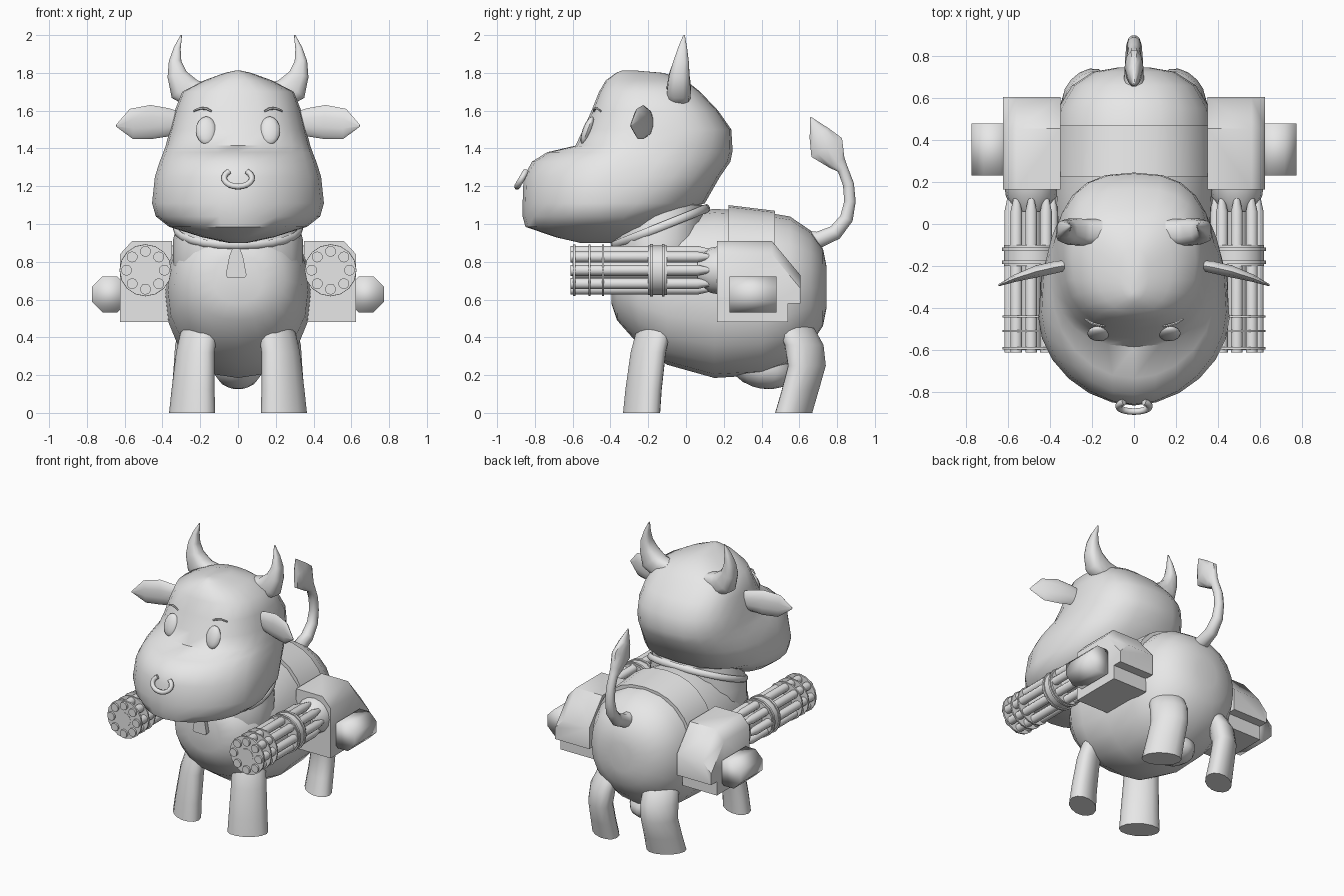
import bpy, bmesh, math
from mathutils import Vector

if "Cube" in bpy.data.objects:
    bpy.data.objects.remove(bpy.data.objects["Cube"])

grey = bpy.data.materials.new("light grey")
grey.diffuse_color = (0.8, 0.8, 0.8, 1)
grey.use_nodes = True
grey.node_tree.nodes["Principled BSDF"].inputs["Base Color"].default_value = grey.diffuse_color


def loft(name, rings, closed=False, angle=50):
    """Skin a list of equal-length point rings into one object."""
    bm = bmesh.new()
    vs = [[bm.verts.new(p) for p in r] for r in rings]
    n = len(vs[0])
    pairs = list(zip(vs, vs[1:])) + ([(vs[-1], vs[0])] if closed else [])
    for a, b in pairs:
        for i in range(n):
            j = (i + 1) % n
            bm.faces.new((a[i], a[j], b[j], b[i]))
    if not closed:
        bm.faces.new(vs[0])
        bm.faces.new(vs[-1])
    bmesh.ops.recalc_face_normals(bm, faces=bm.faces)
    me = bpy.data.meshes.new(name)
    bm.to_mesh(me)
    bm.free()
    me.materials.append(grey)
    ob = bpy.data.objects.new(name, me)
    bpy.context.collection.objects.link(ob)
    bpy.ops.object.select_all(action='DESELECT')
    ob.select_set(True)
    bpy.context.view_layer.objects.active = ob
    bpy.ops.object.shade_smooth_by_angle(angle=math.radians(angle))
    return ob


def unit(a, e=2.0):
    """Point on a superellipse of exponent e."""
    c, s = math.cos(a), math.sin(a)
    return (math.copysign(abs(c) ** (2 / e), c), math.copysign(abs(s) ** (2 / e), s))


def circle(n, e=2.0, phase=0.0):
    return [unit(math.tau * (i + phase) / n, e) for i in range(n)]


def tube(name, path, side, n=10, s=1, phase=0.0, closed=False, e=2.0, angle=50):
    """Tube through (x, y, z, radius along side, other radius); s mirrors x."""
    pts = [Vector(p[:3]) for p in path]
    m = len(pts)
    rings = []
    for i, p in enumerate(path):
        a = pts[(i - 1) % m] if closed else pts[max(i - 1, 0)]
        b = pts[(i + 1) % m] if closed else pts[min(i + 1, m - 1)]
        t = (b - a).normalized()
        u = Vector(side)
        u = (u - t * u.dot(t)).normalized()
        v = t.cross(u)
        q = [pts[i] + u * p[3] * c + v * p[-1] * d for c, d in circle(n, e, phase)]
        rings.append([(s * w.x, w.y, w.z) for w in q])
    return loft(name, rings, closed, angle)


def rod(name, x, z, r, y0, y1, s, n=12, phase=0.0, angle=50):
    return tube(name, [(x, y0, z, r), (x, y1, z, r)], (0, 0, 1), n, s, phase, angle=angle)


def leg(name, slices, s, skew):
    """Stack of level oval slices (z, x, y, x radius, y radius), skewed diagonally."""
    k = math.sqrt(1 - skew * skew)
    return loft(name, [[(s * (x + rx * c), y + ry * (k * d + skew * c), z) for c, d in circle(14)]
                       for z, x, y, rx, ry in slices])


def blob(name, c, r, tilt=0.0, n=12):
    """Ellipsoid tilted about the x axis."""
    rings = []
    for k in range(9):
        a = math.pi * (0.04 + 0.92 * k / 8) - math.pi / 2
        ring = []
        for p, q in circle(n):
            y, z = r[1] * q * math.cos(a), r[2] * math.sin(a)
            ring.append((c[0] + r[0] * p * math.cos(a),
                         c[1] + y * math.cos(tilt) - z * math.sin(tilt),
                         c[2] + y * math.sin(tilt) + z * math.cos(tilt)))
        rings.append(ring)
    return loft(name, rings)


# Body: cross-sections along y (y, bottom, top, half width)
body = [(-.395, .58, .84, .13), (-.365, .49, .92, .25), (-.25, .36, 1.0, .335),
        (-.1, .255, 1.05, .372), (.15, .185, 1.08, .385), (.4, .20, 1.065, .385),
        (.55, .26, 1.04, .362), (.66, .36, .965, .295), (.725, .46, .87, .195),
        (.745, .56, .77, .08)]
loft("body", [[(w * c, y, (a + b) / 2 + (b - a) / 2 * d) for c, d in circle(20, 2.2)]
              for y, a, b, w in body])

# Neck joining body and head
neck = [(.62, -.32, .05, .30), (.78, -.378, .09, .345), (.92, -.385, .11, .343), (1.10, -.34, .11, .30)]
loft("neck", [[(w * c, (a + b) / 2 + (b - a) / 2 * d, z) for c, d in circle(20, 2.2)]
              for z, a, b, w in neck])

# Collar and its tag
loop = []
for i in range(24):
    c, d = unit(math.tau * i / 24, 2.2)
    loop.append((.335 * c, -.135 + .25 * d, .985 + .1 * d, .022, .012))
tube("collar", loop, (0, -.37, .93), 8, closed=True)
loft("collar_tag", [[(x * w - .01, y - .41, z) for x, y in ((-1, -.015), (1, -.015), (1, .02), (-1, .02))]
                    for z, w in ((.715, .045), (.73, .055), (.83, .036), (.87, .02))])

# Head: slices by height (z, front, back, half width, widest y, front exponent)
head = [(.90, -.56, -.34, .05, -.45, 2), (.93, -.69, -.25, .19, -.45, 2),
        (.985, -.85, -.17, .365, -.45, 1.9), (1.04, -.865, -.10, .435, -.45, 1.85),
        (1.11, -.865, .10, .455, -.45, 1.85), (1.25, -.86, .18, .44, -.42, 1.85),
        (1.33, -.815, .235, .415, -.36, 1.9), (1.38, -.735, .245, .395, -.29, 2),
        (1.415, -.585, .245, .383, -.22, 2.4),
        (1.50, -.545, .24, .36, -.16, 2.5), (1.60, -.50, .17, .335, -.15, 2.5),
        (1.70, -.46, .075, .295, -.17, 2.4), (1.76, -.425, 0, .18, -.2, 2.2),
        (1.80, -.37, -.12, .07, -.25, 2), (1.812, -.34, -.26, .015, -.3, 2)]


def head_ring(z, f, b, w, m, e):
    ring = []
    for i in range(24):
        a = math.tau * i / 24
        c, d = unit(a, e if math.sin(a) < 0 else 2.6)
        ring.append((w * c, m + d * (b - m if d > 0 else m - f), z))
    return ring


loft("head", [head_ring(*h) for h in head])

# Nose ring: open at the top, tilted forward at the bottom
ring = []
for i in range(15):
    a = math.radians(130 + 280 * i / 14)
    u = .052 * math.sin(a)
    ring.append((.074 * math.cos(a), -.868 + .5 * u, 1.243 + .87 * u, .016))
tube("nose_ring", ring, (0, -.87, .5), 8)

# Tail with pointed tuft
tube("tail", [(0, .62, .92, .05), (0, .70, .915, .047), (0, .79, .955, .042), (0, .85, 1.03, .037),
              (0, .868, 1.12, .032), (0, .86, 1.21, .031), (0, .83, 1.29, .03), (0, .80, 1.325, .035, .05),
              (0, .745, 1.405, .045, .1), (0, .705, 1.48, .032, .06), (0, .66, 1.565, .003)], (1, 0, 0))

# Udder
blob("udder", (0, .40, .235), (.13, .17, .105), -.25)

# Saddle strap arched over the back
strap = []
for i in range(13):
    c, d = unit(math.radians(15 + 150 * i / 12), 2.3)
    strap.append([((.395 - t) * c, y, .63 + (h - t) * d)
                  for t, y, h in ((0, .225, .47), (0, .47, .44), (.06, .47, .44), (.06, .225, .47))])
loft("saddle_strap", strap, angle=35)

for s, tag in ((1, "right"), (-1, "left")):
    # Eyes and brows
    blob("eye_" + tag, (s * .168, -.522, 1.495), (.055, .026, .078), -.35)
    tube("brow_" + tag, [(.14, -.488, 1.597, .005), (.165, -.483, 1.61, .007), (.2, -.473, 1.613, .007),
                         (.235, -.452, 1.598, .005)], (0, 0, 1), 6, s)
    # Horns, with a broad squared root swept out from the crown
    tube("horn_" + tag, [(.15, -.04, 1.685, .064, .06), (.23, -.04, 1.685, .066, .078), (.29, -.037, 1.72, .064, .082),
                         (.322, -.035, 1.79, .055, .054), (.333, -.025, 1.86, .042, .034),
                         (.322, -.018, 1.93, .025, .019), (.30, -.01, 2.0, .004)], (0, 1, 0), 12, s, .5, e=2.8)
    # Ears
    tube("ear_" + tag, [(.31, -.195, 1.535, .06, .025), (.37, -.205, 1.538, .075, .03), (.46, -.225, 1.54, .09, .03),
                        (.565, -.258, 1.53, .08, .018), (.645, -.292, 1.52, .005)], (0, 0, 1), 10, s)
    # Legs
    leg("front_leg_" + tag, [(0, .243, -.235, .122, .1), (.12, .238, -.225, .114, .098), (.32, .226, -.2, .102, .095),
                             (.42, .208, -.175, .098, .093), (.52, .175, -.15, .085, .08)], s, .4)
    leg("rear_leg_" + tag, [(0, .243, .57, .118, .1), (.12, .24, .605, .11, .1), (.25, .235, .64, .105, .102),
                            (.36, .225, .625, .108, .105), (.44, .21, .585, .1, .1),
                            (.52, .18, .54, .07, .08)], s, -.4)

    # Gun housing: lower box, and upper block sloping down at the back
    loft("housing_base_" + tag, [[(s * x, y, z) for x, z in ((.35, .48), (.625, .48), (.625, .61), (.35, .61))]
                                 for y in (.165, .54)], angle=30)
    loft("housing_" + tag, [[(s * x, y, z) for x, z in ((.35, .58), (.625, .58), (.625, t - .07),
                                                        (.56, t), (.35, t))]
                            for y, t in ((.165, .91), (.455, .91), (.605, .73))])
    # Ammunition drum on the outside
    rod("drum_" + tag, .678, .627, .103, .23, .48, s, 8, .5, 95)

    # Rotary barrels around a core
    X, Z = .49, .755
    for k in range(8):
        a = math.tau * k / 8
        bx, bz = X + .1 * math.cos(a), Z + .1 * math.sin(a)
        tube("barrel_%s_%d" % (tag, k + 1), [(bx, -.612, bz, .029), (bx, .06, bz, .029), (bx, .15, bz, .008)],
             (0, 0, 1), 10, s)
    rod("barrel_core_" + tag, X, Z, .05, -.6, .17, s)
    tube("barrel_socket_" + tag, [(X, .06, Z, .07), (X, .13, Z, .12), (X, .18, Z, .128)], (0, 0, 1), 16, s)
    for k, (y0, y1, r) in enumerate(((-.598, -.586, .137), (-.515, -.505, .137), (-.445, -.435, .137),
                                     (-.2, -.1, .13), (-.19, -.175, .138), (-.128, -.113, .138))):
        rod("barrel_band_%s_%d" % (tag, k + 1), X, Z, r, y0, y1, s, 16)
